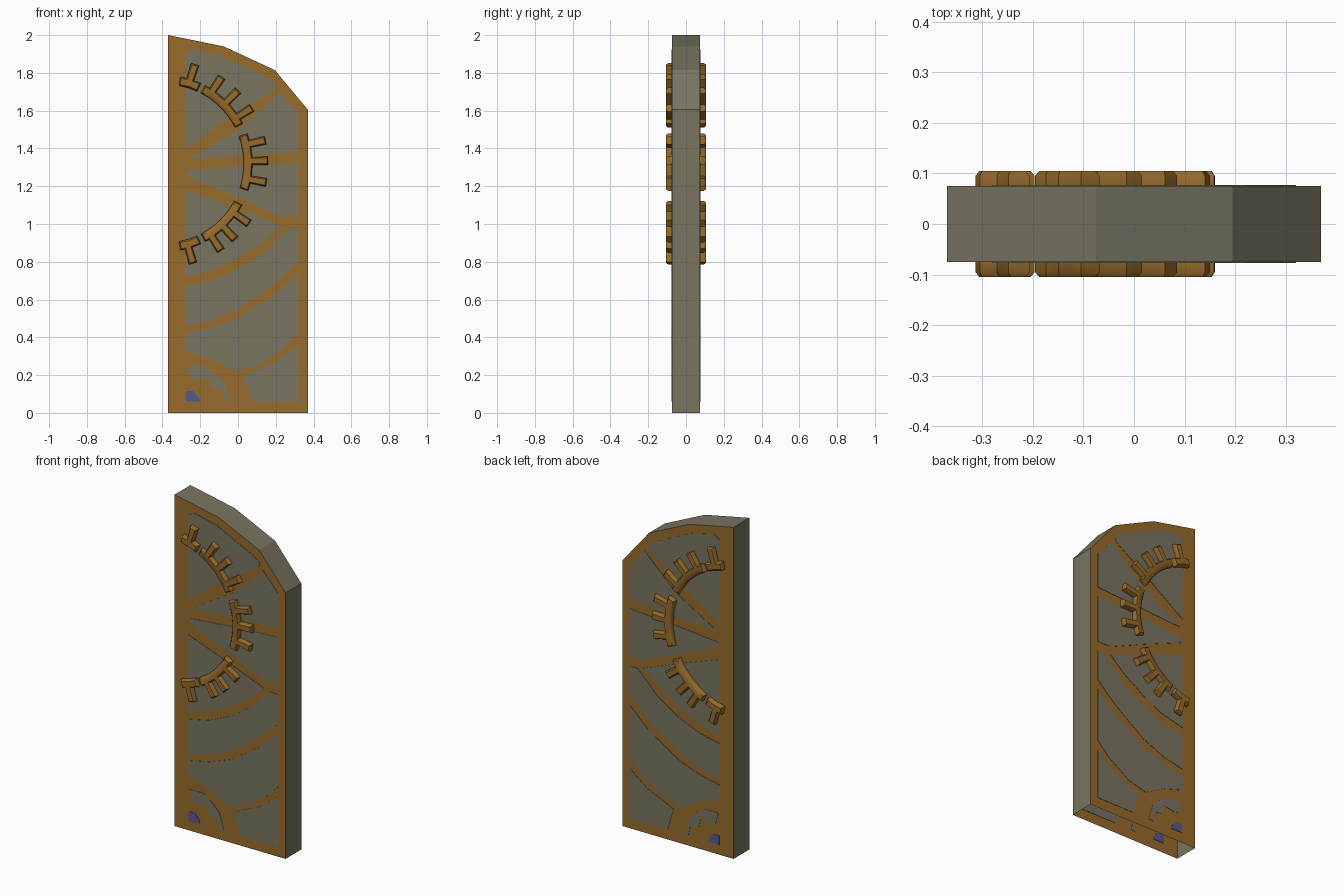
import bpy, bmesh, math

if "Cube" in bpy.data.objects:
    bpy.data.objects.remove(bpy.data.objects["Cube"])


def mat(name, rgb):
    m = bpy.data.materials.new(name)
    m.diffuse_color = (*rgb, 1)
    m.use_nodes = True
    m.node_tree.nodes["Principled BSDF"].inputs["Base Color"].default_value = m.diffuse_color
    return m


STONE = mat("grey stone", (0.19, 0.177, 0.12))
BRASS = mat("brown brass", (0.31, 0.145, 0.024))
BLUE = mat("dull blue", (0.09, 0.098, 0.28))
HALF = 0.075


def finish(name, bm, mats):
    me = bpy.data.meshes.new(name)
    bm.to_mesh(me)
    bm.free()
    for m in mats:
        me.materials.append(m)
    ob = bpy.data.objects.new(name, me)
    bpy.context.collection.objects.link(ob)
    return ob


def prism(bm, pts, y0, y1):
    """Closed slab from an x-z outline between two depths; returns the outer cap."""
    a = [bm.verts.new((x, y0, z)) for x, z in pts]
    b = [bm.verts.new((x, y1, z)) for x, z in pts]
    n = len(pts)
    bm.faces.new(a)
    cap = bm.faces.new(b[::-1])
    for i in range(n):
        j = (i + 1) % n
        bm.faces.new((a[i], b[i], b[j], a[j]))
    return cap


# door leaf: hollow slab, open underneath, brass faces and stone edges
outline = [(-.37, 0), (.37, 0), (.37, 1.605), (.195, 1.815), (-.075, 1.94), (-.37, 2)]
bm = bmesh.new()
prism(bm, outline, -HALF, HALF)
bmesh.ops.recalc_face_normals(bm, faces=bm.faces)
bm.normal_update()
for f in bm.faces:
    f.material_index = 1 if abs(f.normal.y) > 0.9 else 0
bmesh.ops.delete(bm, geom=[f for f in bm.faces if f.normal.z < -0.9], context='FACES_ONLY')
finish("door_leaf", bm, [STONE, BRASS])

# painted panels between the ribs, thin plates through both walls
panels = {
    "top_panel": [(-.28, 1.40), (-.03, 1.57), (.19, 1.71), (.20, 1.74), (.16, 1.77),
                  (-.09, 1.89), (-.24, 1.925), (-.28, 1.90)],
    "upper_panel": [(-.26, 1.345), (0, 1.36), (.32, 1.38), (.32, 1.59), (.22, 1.70),
                    (.19, 1.67), (.02, 1.51)],
    "ray_panel": [(-.27, 1.25), (0, 1.14), (.23, 1.04), (.32, 1.04), (.32, 1.325),
                  (0, 1.305), (-.27, 1.28)],
    "middle_panel": [(-.28, .72), (-.12, .76), (0, .82), (.14, .91), (.23, .99),
                     (0, 1.08), (-.28, 1.18)],
    "upper_band": [(-.28, .46), (-.14, .49), (0, .55), (.2, .69), (.32, .80), (.32, .98),
                   (.27, .98), (.14, .85), (0, .76), (-.14, .70), (-.28, .67)],
    "lower_band": [(-.28, .33), (-.15, .29), (-.02, .22), (.1, .25), (.24, .34), (.32, .42),
                   (.32, .74), (.2, .63), (0, .50), (-.14, .45), (-.28, .42)],
    "corner_panel": [(.07, .06), (.32, .06), (.32, .36), (.2, .27), (.03, .195)],
    "small_ring": [(-.27, .25), (-.25, .18), (-.22, .17), (-.15, .185), (-.14, .13),
                   (-.08, .12), (-.07, .06), (-.04, .06), (-.07, .16), (-.12, .21), (-.18, .25)],
    "blue_gem": [(-.275, .06), (-.2, .06), (-.205, .08), (-.235, .115), (-.275, .115)],
}
for name, pts in panels.items():
    bm = bmesh.new()
    for s in (-1, 1):
        prism(bm, pts, s * (HALF - .002), s * (HALF + .002))
    bmesh.ops.recalc_face_normals(bm, faces=bm.faces)
    finish(name, bm, [BLUE if name == "blue_gem" else STONE])

# raised gear segments on both faces
CX, CZ = -.39, 1.32
R_IN, R_OUT, R_TIP = .42, .467, .55


def polar(r, deg):
    a = math.radians(deg)
    return CX + r * math.cos(a), CZ + r * math.sin(a)


def gear_outline(a0, a1, teeth):
    pts = [polar(R_OUT, a0)]
    for t in teeth:
        pts += [polar(R_OUT, t - 2.5), polar(R_TIP, t - 2.3),
                polar(R_TIP, t + 2.3), polar(R_OUT, t + 2.5)]
    pts.append(polar(R_OUT, a1))
    steps = max(2, round((a1 - a0) / 6))
    return pts + [polar(R_IN, a1 + (a0 - a1) * i / steps) for i in range(steps + 1)]


segments = {
    "gear_top_end": (65.5, 79.5, [72.8]),
    "gear_upper": (27, 62.5, [32.5, 44.7, 56.5]),
    "gear_middle": (-18, 20, [-10.5, 1.6, 13]),
    "gear_lower": (-62.5, -28, [-57, -47, -35.3]),
    "gear_bottom_end": (-79.5, -65.5, [-74]),
}
for name, seg in segments.items():
    bm = bmesh.new()
    caps = [prism(bm, gear_outline(*seg), s * HALF, s * .095) for s in (-1, 1)]
    bmesh.ops.recalc_face_normals(bm, faces=bm.faces)
    # chamfer the outer rim of each segment
    for cap in caps:
        bmesh.ops.inset_region(bm, faces=[cap], thickness=.009, depth=.010)
    ob = finish(name, bm, [BRASS])
    bpy.ops.object.select_all(action='DESELECT')
    ob.select_set(True)
    bpy.context.view_layer.objects.active = ob
    bpy.ops.object.shade_smooth_by_angle(angle=math.radians(50))
